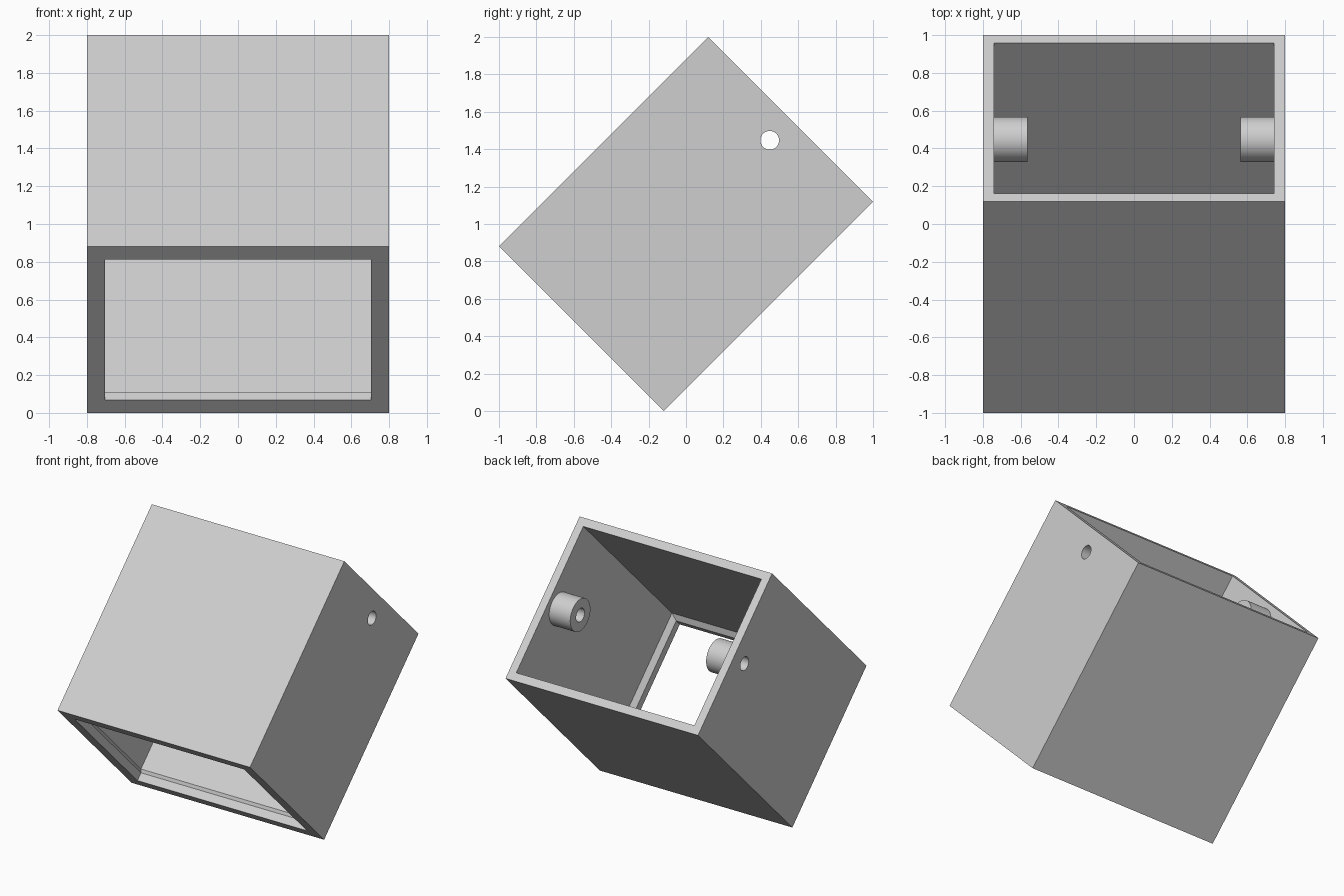
import bpy
import bmesh
from math import radians, cos, sin, tau
from mathutils import Matrix

if "Cube" in bpy.data.objects:
    bpy.data.objects.remove(bpy.data.objects["Cube"], do_unlink=True)

# Overall sizes of the hood, before tilting
HALF_X, HALF_Y, HALF_Z = 0.8, 0.6223, 0.792
WALL = 0.06
LIP = 0.095
BOSS_Z = 0.633
BOSS_R, HOLE_R, BOSS_LEN = 0.12, 0.05, 0.175
TILT = Matrix.Translation((0, 0, 1)) @ Matrix.Rotation(radians(-45), 4, "X")

grey = bpy.data.materials.new("light grey plastic")
grey.use_nodes = True
colour = (0.62, 0.62, 0.62, 1)
grey.diffuse_color = colour
grey.node_tree.nodes["Principled BSDF"].inputs["Base Color"].default_value = colour


def ring_solid(name, rings):
    """Closed tube-like solid made by joining each ring of points to the next."""
    bm = bmesh.new()
    loops = [[bm.verts.new(p) for p in ring] for ring in rings]
    for a, b in zip(loops, loops[1:] + loops[:1]):
        for i in range(len(a)):
            j = (i + 1) % len(a)
            bm.faces.new((a[i], a[j], b[j], b[i]))
    bmesh.ops.recalc_face_normals(bm, faces=bm.faces)
    mesh = bpy.data.meshes.new(name)
    bm.to_mesh(mesh)
    bm.free()
    mesh.materials.append(grey)
    obj = bpy.data.objects.new(name, mesh)
    bpy.context.collection.objects.link(obj)
    obj.matrix_world = TILT
    return obj


def rectangle(inset, z):
    x, y = HALF_X - inset, HALF_Y - inset
    return [(-x, -y, z), (x, -y, z), (x, y, z), (-x, y, z)]


def circle(radius, x, n=48):
    return [(x, radius * cos(tau * i / n), BOSS_Z + radius * sin(tau * i / n))
            for i in range(n)]


def smooth(obj):
    bpy.ops.object.select_all(action="DESELECT")
    obj.select_set(True)
    bpy.context.view_layer.objects.active = obj
    bpy.ops.object.shade_smooth_by_angle(angle=radians(30))


# Open box with a chamfered lip around the lower opening
shell = ring_solid("box_shell", [
    rectangle(0, -HALF_Z),
    rectangle(0, HALF_Z),
    rectangle(WALL, HALF_Z),
    rectangle(WALL, -HALF_Z + LIP),
    rectangle(LIP, -HALF_Z + WALL),
    rectangle(LIP, -HALF_Z),
])

# Pivot hole through both side walls
bpy.ops.mesh.primitive_cylinder_add(vertices=48, radius=HOLE_R, depth=2)
cutter = bpy.context.object
cutter.name = "hole_cutter"
cutter.hide_render = True
cutter.matrix_world = (TILT @ Matrix.Translation((0, 0, BOSS_Z))
                       @ Matrix.Rotation(radians(90), 4, "Y"))
bpy.context.view_layer.update()
cut = shell.modifiers.new("pivot_hole", "BOOLEAN")
cut.operation = "DIFFERENCE"
cut.solver = "EXACT"
cut.object = cutter
bpy.context.view_layer.objects.active = shell
bpy.ops.object.modifier_apply(modifier=cut.name)
bpy.data.objects.remove(cutter, do_unlink=True)
smooth(shell)

# Hollow bosses on the inside of each side wall
for side, name in ((1, "left_boss"), (-1, "right_boss")):
    root = side * (HALF_X - WALL)
    tip = root - side * BOSS_LEN
    smooth(ring_solid(name, [
        circle(BOSS_R, root), circle(BOSS_R, tip),
        circle(HOLE_R, tip), circle(HOLE_R, root),
    ]))
